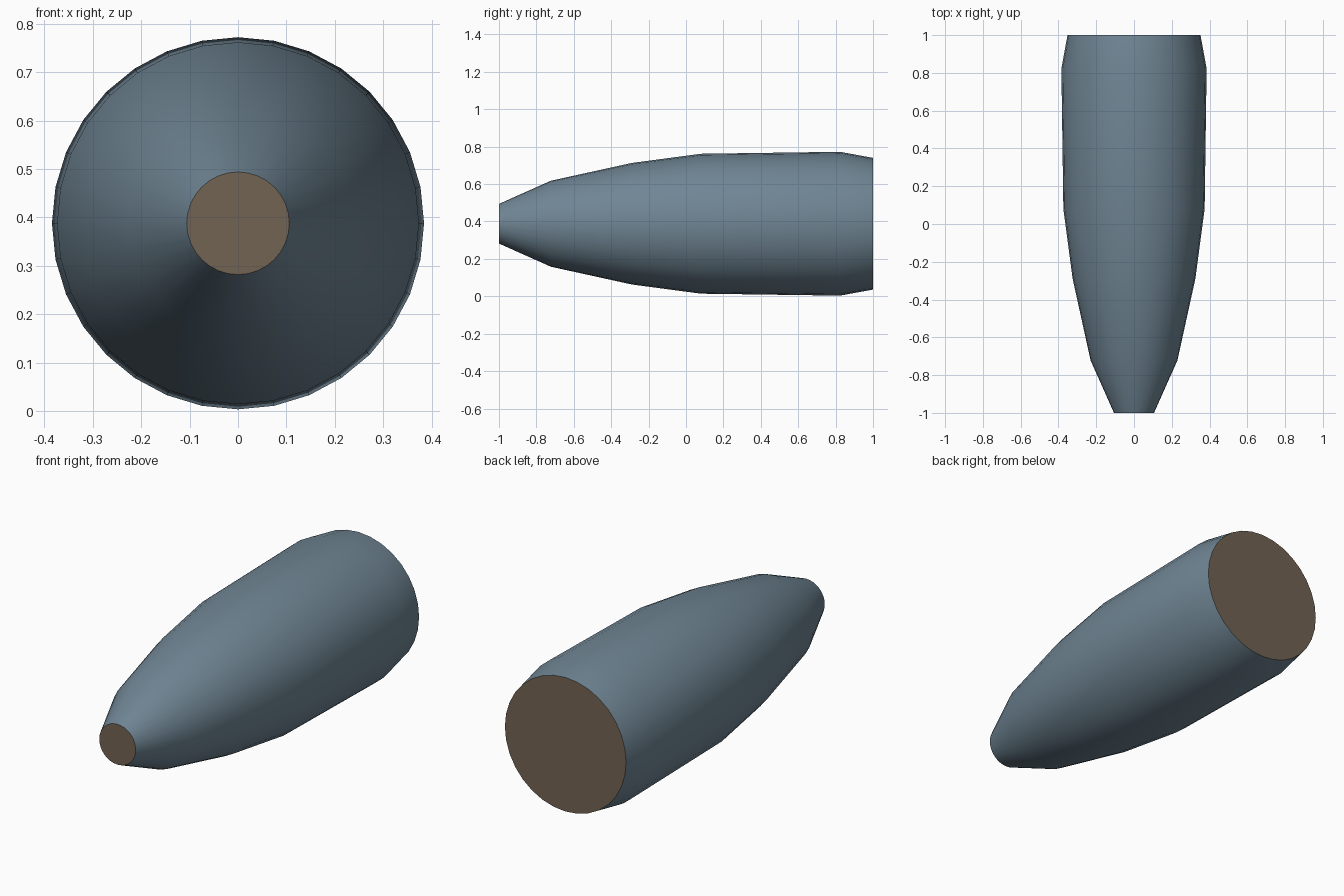
import bpy, bmesh, math

if "Cube" in bpy.data.objects:
    bpy.data.objects.remove(bpy.data.objects["Cube"])

SIDES = 32
CENTRE_Z = 0.388
# (y, radius) from nose to tail
PROFILE = [(-1.0, 0.106), (-0.722, 0.23), (-0.289, 0.325),
           (0.08, 0.374), (0.823, 0.3845), (1.0, 0.352)]


def material(name, rgb):
    m = bpy.data.materials.new(name)
    m.diffuse_color = (*rgb, 1.0)
    m.use_nodes = True
    m.node_tree.nodes["Principled BSDF"].inputs["Base Color"].default_value = m.diffuse_color
    return m


bm = bmesh.new()

# Tapered body: rings lofted along y
rings = []
for y, r in PROFILE:
    angles = [2 * math.pi * i / SIDES for i in range(SIDES)]
    rings.append([bm.verts.new((r * math.sin(a), y, CENTRE_Z + r * math.cos(a)))
                  for a in angles])
for a, b in zip(rings, rings[1:]):
    for i in range(SIDES):
        j = (i + 1) % SIDES
        bm.faces.new((a[i], a[j], b[j], b[i]))

# Flat brown end discs
for ring in (rings[0], rings[-1]):
    bm.faces.new(ring).material_index = 1

bmesh.ops.recalc_face_normals(bm, faces=bm.faces)
mesh = bpy.data.meshes.new("tapered_body")
bm.to_mesh(mesh)
bm.free()
mesh.materials.append(material("slate blue", (0.16, 0.235, 0.295)))
mesh.materials.append(material("dark brown", (0.17, 0.125, 0.088)))

body = bpy.data.objects.new("tapered_body", mesh)
bpy.context.collection.objects.link(body)
bpy.context.view_layer.objects.active = body
body.select_set(True)
bpy.ops.object.shade_smooth_by_angle(angle=math.radians(35))
